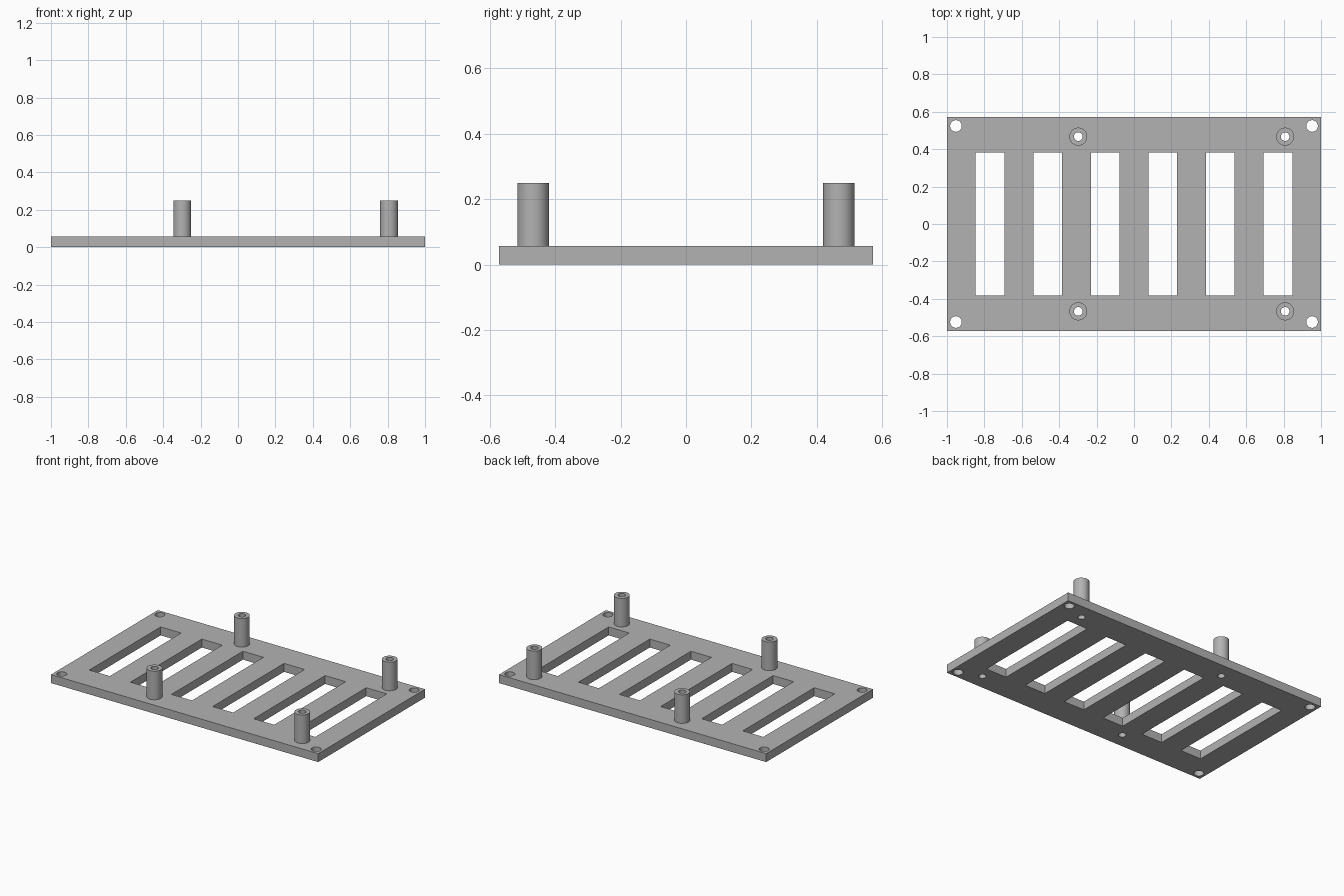
import bpy, bmesh, math
from mathutils import Matrix

cube = bpy.data.objects.get("Cube")
if cube:
    bpy.data.objects.remove(cube, do_unlink=True)

HALF_Y, THICK, TOP = 0.571, 0.057, 0.25
POST_R, BORE_R, SCREW_R = 0.048, 0.023, 0.031
PITCH = 4 / 13
SIDES = 48
posts = [(x, y) for x in (-0.298, 0.808) for y in (-0.467, 0.467)]
corners = [(x, y) for x in (-0.952, 0.952) for y in (-0.524, 0.524)]

grey = bpy.data.materials.new("plain_grey")
grey.use_nodes = True
grey.diffuse_color = (0.45, 0.45, 0.45, 1)
grey.node_tree.nodes["Principled BSDF"].inputs["Base Color"].default_value = grey.diffuse_color


def make_object(name, bm):
    mesh = bpy.data.meshes.new(name)
    bm.to_mesh(mesh)
    bm.free()
    mesh.materials.append(grey)
    obj = bpy.data.objects.new(name, mesh)
    bpy.context.collection.objects.link(obj)
    return obj


def add_box(bm, x, sx, sy, z0, z1):
    place = Matrix.Translation((x, 0, (z0 + z1) / 2)) @ Matrix.Diagonal((sx, sy, z1 - z0, 1))
    bmesh.ops.create_cube(bm, size=1, matrix=place)


def add_cylinder(bm, x, y, r, z0, z1):
    bmesh.ops.create_cone(bm, cap_ends=True, segments=SIDES, radius1=r, radius2=r,
                          depth=z1 - z0, matrix=Matrix.Translation((x, y, (z0 + z1) / 2)))


def smooth(obj):
    bpy.ops.object.select_all(action='DESELECT')
    obj.select_set(True)
    bpy.context.view_layer.objects.active = obj
    bpy.ops.object.shade_smooth_by_angle(angle=math.radians(30))


# Cutter for slots, corner screw holes and post bores
bm = bmesh.new()
for i in range(6):
    add_box(bm, (i - 2.5) * PITCH, PITCH / 2, 0.764, -0.1, 0.2)
for x, y in corners:
    add_cylinder(bm, x, y, SCREW_R, -0.1, 0.2)
for x, y in posts:
    add_cylinder(bm, x, y, BORE_R, -0.1, 0.2)
cutter = make_object("opening_cutter", bm)

# Base plate with the openings cut through
bm = bmesh.new()
add_box(bm, 0, 2, 2 * HALF_Y, 0, THICK)
plate = make_object("base_plate", bm)
cut = plate.modifiers.new("openings", 'BOOLEAN')
cut.operation = 'DIFFERENCE'
cut.solver = 'EXACT'
cut.object = cutter
bpy.context.view_layer.objects.active = plate
plate.select_set(True)
bpy.ops.object.modifier_apply(modifier=cut.name)
bpy.data.objects.remove(cutter, do_unlink=True)
smooth(plate)

# Hollow standoff posts: a wall profile spun around each axis
for (x, y), place in zip(posts, ("right_front", "right_back", "left_front", "left_back")):
    bm = bmesh.new()
    profile = [(BORE_R, THICK), (POST_R, THICK), (POST_R, TOP), (BORE_R, TOP)]
    verts = [bm.verts.new((r, 0, z)) for r, z in profile]
    edges = [bm.edges.new((verts[i], verts[i + 1])) for i in range(3)]
    edges.append(bm.edges.new((verts[3], verts[0])))
    bmesh.ops.spin(bm, geom=verts + edges, cent=(0, 0, 0), axis=(0, 0, 1),
                   angle=math.tau, steps=SIDES, use_merge=True)
    bmesh.ops.remove_doubles(bm, verts=bm.verts, dist=0.0001)
    # The underside rests on the plate, so it is left open
    hidden = [f for f in bm.faces if all(v.co.z < THICK + 0.001 for v in f.verts)]
    bmesh.ops.recalc_face_normals(bm, faces=bm.faces)
    bmesh.ops.delete(bm, geom=hidden, context='FACES')
    post = make_object(place + "_post", bm)
    post.location = (x, y, 0)
    smooth(post)
